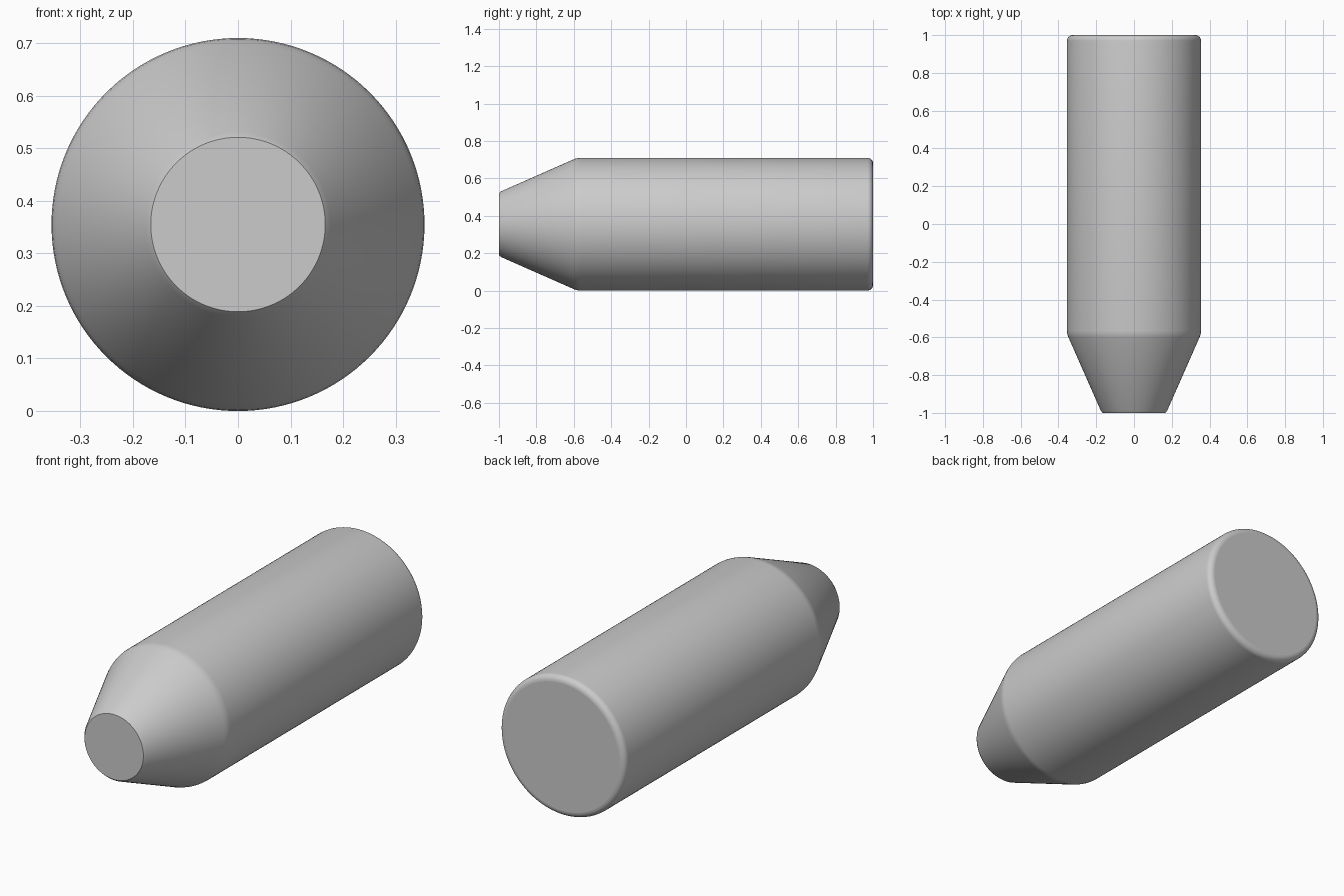
import bpy, bmesh, math

if "Cube" in bpy.data.objects:
    bpy.data.objects.remove(bpy.data.objects["Cube"])

R = 0.355      # body radius, also height of the axis
SIDES = 128

grey = bpy.data.materials.new("plain_grey")
grey.diffuse_color = (0.6, 0.6, 0.6, 1)
grey.use_nodes = True
grey.node_tree.nodes["Principled BSDF"].inputs["Base Color"].default_value = grey.diffuse_color

# Profile along the axis: (radius, y)
profile = [(0.166, -1.0), (0.176, -0.988)]                      # chamfered tip
profile += [(0.344, -0.607), (0.349, -0.595), (0.353, -0.582), (R, -0.565)]  # rounded shoulder
fillet = 0.03                                                   # rounded rear edge
for i in range(7):
    a = math.radians(15 * i)
    profile.append((R - fillet + fillet * math.cos(a), 1 - fillet + fillet * math.sin(a)))

# Revolve the profile about the long axis
bm = bmesh.new()
rings = []
for r, y in profile:
    rings.append([bm.verts.new((r * math.cos(t), y, R + r * math.sin(t)))
                  for t in (2 * math.pi * k / SIDES for k in range(SIDES))])
for a, b in zip(rings, rings[1:]):
    for k in range(SIDES):
        n = (k + 1) % SIDES
        bm.faces.new((a[k], a[n], b[n], b[k])).smooth = True

# Flat end caps with crisp rims
for ring in (rings[0], rings[-1]):
    cap = bm.faces.new(ring)
    for e in cap.edges:
        e.smooth = False
bmesh.ops.recalc_face_normals(bm, faces=bm.faces)

mesh = bpy.data.meshes.new("tapered_body")
bm.to_mesh(mesh)
bm.free()
mesh.materials.append(grey)
body = bpy.data.objects.new("tapered_body", mesh)
bpy.context.collection.objects.link(body)
